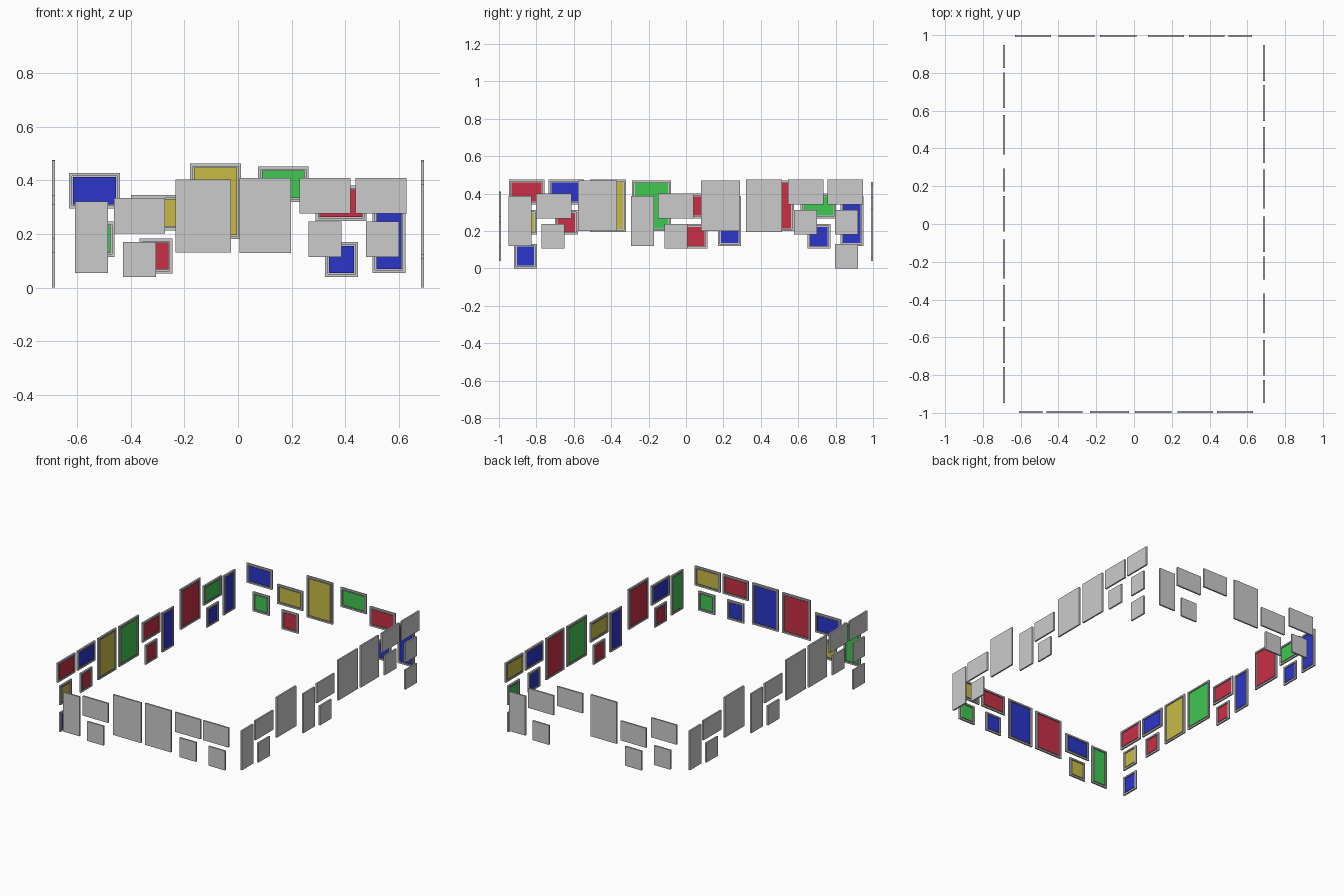
import bpy, bmesh, math
from mathutils import Matrix

if "Cube" in bpy.data.objects:
    bpy.data.objects.remove(bpy.data.objects["Cube"])

DEPTH, BORDER, RECESS = 0.011, 0.015, 0.003

# Frame formats: width, height
SIZES = {"small": (0.123, 0.131), "wide": (0.190, 0.132), "tall": (0.123, 0.266),
         "big": (0.192, 0.281), "broad": (0.208, 0.272)}

# Canvas colours
COLOURS = {"r": ("red", (0.58, 0.03, 0.06, 1)), "g": ("green", (0.05, 0.58, 0.08, 1)),
           "b": ("blue", (0.024, 0.037, 0.60, 1)), "y": ("yellow", (0.57, 0.50, 0.06, 1))}
MATS = {}
for key, (label, rgba) in COLOURS.items():
    MATS[key] = bpy.data.materials.new(label + "_paint")
    MATS[key].diffuse_color = rgba

# Layouts: format, centre along the wall (left to right seen from inside), bottom height
BACK = [("wide", -0.535, 0.296), ("small", -0.522, 0.115), ("wide", -0.305, 0.214),
        ("small", -0.306, 0.052), ("big", -0.084, 0.182), ("wide", 0.169, 0.320),
        ("wide", 0.385, 0.249), ("small", 0.387, 0.040), ("tall", 0.563, 0.055)]
FRONT = [("wide", -0.534, 0.277), ("small", -0.540, 0.115), ("wide", -0.324, 0.277),
         ("small", -0.324, 0.115), ("big", -0.102, 0.129), ("broad", 0.130, 0.132),
         ("wide", 0.367, 0.202), ("small", 0.367, 0.040), ("tall", 0.547, 0.055)]
SIDE = [("wide", -0.852, 0.343), ("small", -0.858, 0.181), ("small", -0.858, 0.0),
        ("wide", -0.640, 0.343), ("small", -0.640, 0.181), ("big", -0.418, 0.195),
        ("broad", -0.185, 0.199), ("wide", 0.054, 0.268), ("small", 0.053, 0.106),
        ("tall", 0.233, 0.121), ("broad", 0.473, 0.199), ("wide", 0.708, 0.268),
        ("small", 0.710, 0.106), ("tall", 0.887, 0.121)]

# Walls: name, turn about z, distance from the centre, layout, colours
WALLS = [("back", 0, 1.0, BACK, "bgyryggbb".replace("yggb", "ygrb")),
         ("front", 180, 1.0, FRONT, "ygrbbrbyg"),
         ("left", 90, 0.694, SIDE, "rybbrygrrbrgbb"),
         ("right", -90, 0.694, SIDE, "ygrbbrgyrbrbrg")]


def add_mesh(name, bm, matrix, mat=None):
    mesh = bpy.data.meshes.new(name)
    bm.to_mesh(mesh)
    bm.free()
    if mat:
        mesh.materials.append(mat)
    ob = bpy.data.objects.new(name, mesh)
    ob.matrix_world = matrix
    bpy.context.collection.objects.link(ob)


def frame(name, w, h, matrix):
    # Slab with a shallow recess in its inward (-y) face
    bm = bmesh.new()
    bmesh.ops.create_cube(bm, size=1, matrix=Matrix.Diagonal((w, DEPTH, h, 1)))
    bm.normal_update()
    face = min(bm.faces, key=lambda f: f.calc_center_median().y)
    bmesh.ops.inset_region(bm, faces=[face], thickness=BORDER)
    edge = bmesh.ops.extrude_discrete_faces(bm, faces=[face])["faces"]
    bmesh.ops.translate(bm, verts=edge[0].verts, vec=(0, RECESS, 0))
    a, b, z = w / 2 - BORDER, h / 2 - BORDER, -DEPTH / 2
    bmesh.ops.delete(bm, geom=edge, context="FACES")
    # Inner lip around the opening
    corners = [(-a, -b), (a, -b), (a, b), (-a, b)]
    for (x0, z0), (x1, z1) in zip(corners, corners[1:] + corners[:1]):
        bm.faces.new([bm.verts.new(p) for p in
                      ((x0, z, z0), (x0, z + RECESS, z0), (x1, z + RECESS, z1), (x1, z, z1))])
    bmesh.ops.remove_doubles(bm, verts=bm.verts, dist=1e-5)
    bmesh.ops.recalc_face_normals(bm, faces=bm.faces)
    add_mesh(name, bm, matrix)


def canvas(name, w, h, matrix, mat):
    # Painted sheet filling the recess
    a, b, y = w / 2 - BORDER, h / 2 - BORDER, -DEPTH / 2 + RECESS
    bm = bmesh.new()
    bm.faces.new([bm.verts.new(p) for p in ((-a, y, -b), (a, y, -b), (a, y, b), (-a, y, b))])
    add_mesh(name, bm, matrix, mat)


# Hang every picture facing the middle of the room
for wall, turn, dist, layout, colours in WALLS:
    rot = Matrix.Rotation(math.radians(turn), 4, "Z")
    for i, ((kind, u, z), c) in enumerate(zip(layout, colours), 1):
        w, h = SIZES[kind]
        m = rot @ Matrix.Translation((u, dist - DEPTH / 2, z + h / 2))
        frame(f"{wall}_frame_{i}", w, h, m)
        canvas(f"{wall}_canvas_{i}", w, h, m, MATS[c])

for m in bpy.data.materials:
    if m.users and not m.is_grease_pencil:
        m.use_nodes = True
        m.node_tree.nodes["Principled BSDF"].inputs["Base Color"].default_value = m.diffuse_color
